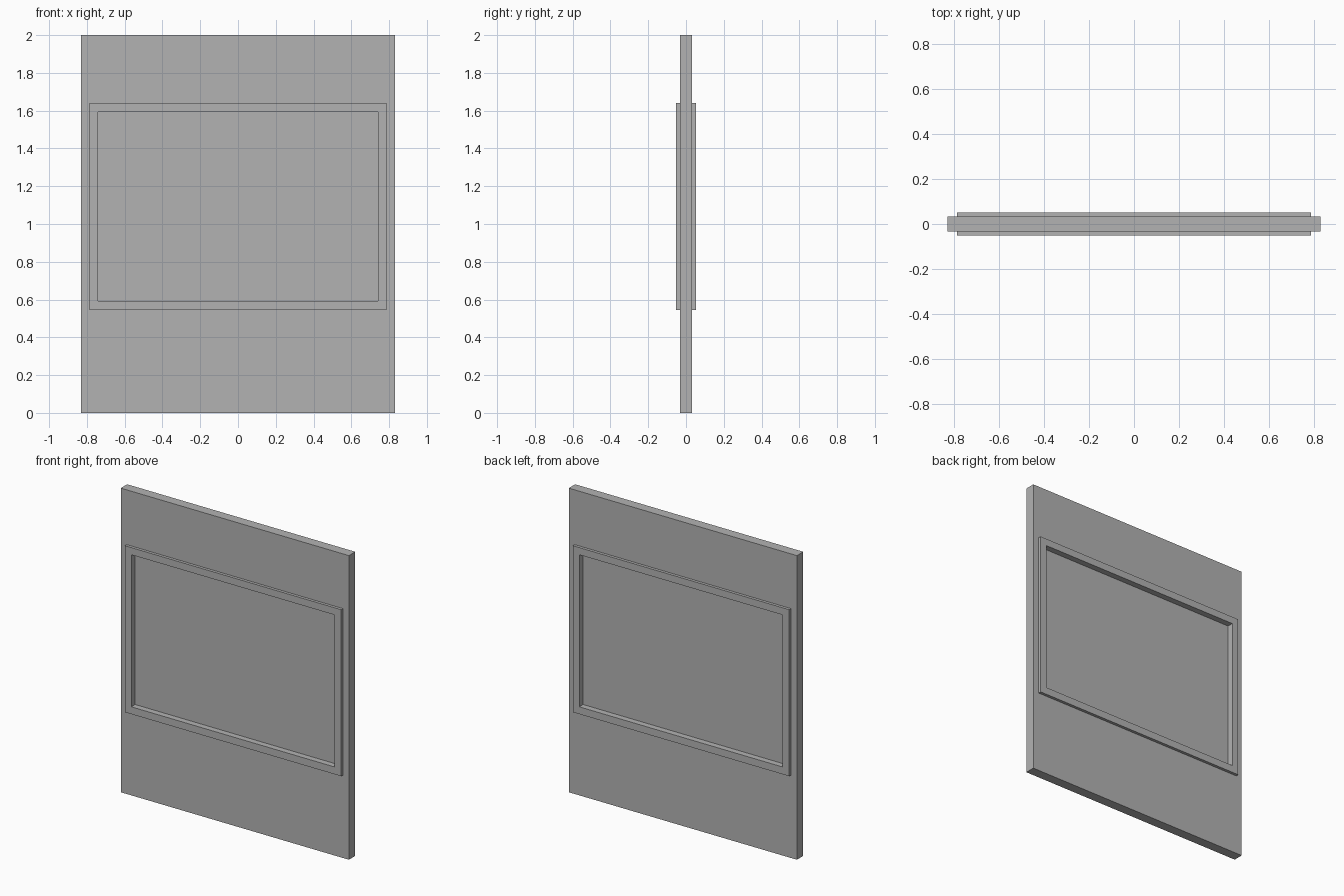
import bpy
import bmesh

cube = bpy.data.objects.get("Cube")
if cube:
    bpy.data.objects.remove(cube, do_unlink=True)

# One plain grey for the whole model
grey = bpy.data.materials.new("plain_grey")
grey.use_nodes = True
colour = (0.45, 0.45, 0.45, 1.0)
grey.diffuse_color = colour
grey.node_tree.nodes["Principled BSDF"].inputs["Base Color"].default_value = colour

# Rectangles as half width, bottom, top
OUTER = (0.83, 0.0, 2.0)
FRAME = (0.787, 0.545, 1.64)
OPENING = (0.74, 0.593, 1.593)

# Distances from the middle plane
PANEL_Y = 0.033
FRAME_Y = 0.052
PANE_Y = 0.012


def build(name, steps, cap=False, mirror=False):
    """Bridge a series of (rectangle, y) loops, inner loop first."""
    bm = bmesh.new()
    loops = []
    for (half, low, high), y in steps:
        corners = ((-half, low), (half, low), (half, high), (-half, high))
        loops.append([bm.verts.new((x, y, z)) for x, z in corners])
    if cap:
        bm.faces.new(loops[0])
    for a, b in zip(loops, loops[1:]):
        for i in range(4):
            j = (i + 1) % 4
            bm.faces.new((b[i], b[j], a[j], a[i]))
    mesh = bpy.data.meshes.new(name)
    bm.to_mesh(mesh)
    bm.free()
    mesh.materials.append(grey)
    obj = bpy.data.objects.new(name, mesh)
    bpy.context.collection.objects.link(obj)
    if mirror:
        mod = obj.modifiers.new("both_sides", "MIRROR")
        mod.use_axis = (False, True, False)
    return obj


# Flat slab with a rectangular hole for the frame
build("panel", [(FRAME, -PANEL_Y), (OUTER, -PANEL_Y),
                (OUTER, PANEL_Y), (FRAME, PANEL_Y)])

# Raised moulding around the opening, on front and back
build("window_frame", [(OPENING, -PANE_Y), (OPENING, -FRAME_Y),
                       (FRAME, -FRAME_Y), (FRAME, -PANEL_Y)], mirror=True)

# Recessed sheet inside the frame
build("window_pane", [(OPENING, -PANE_Y)], cap=True, mirror=True)
